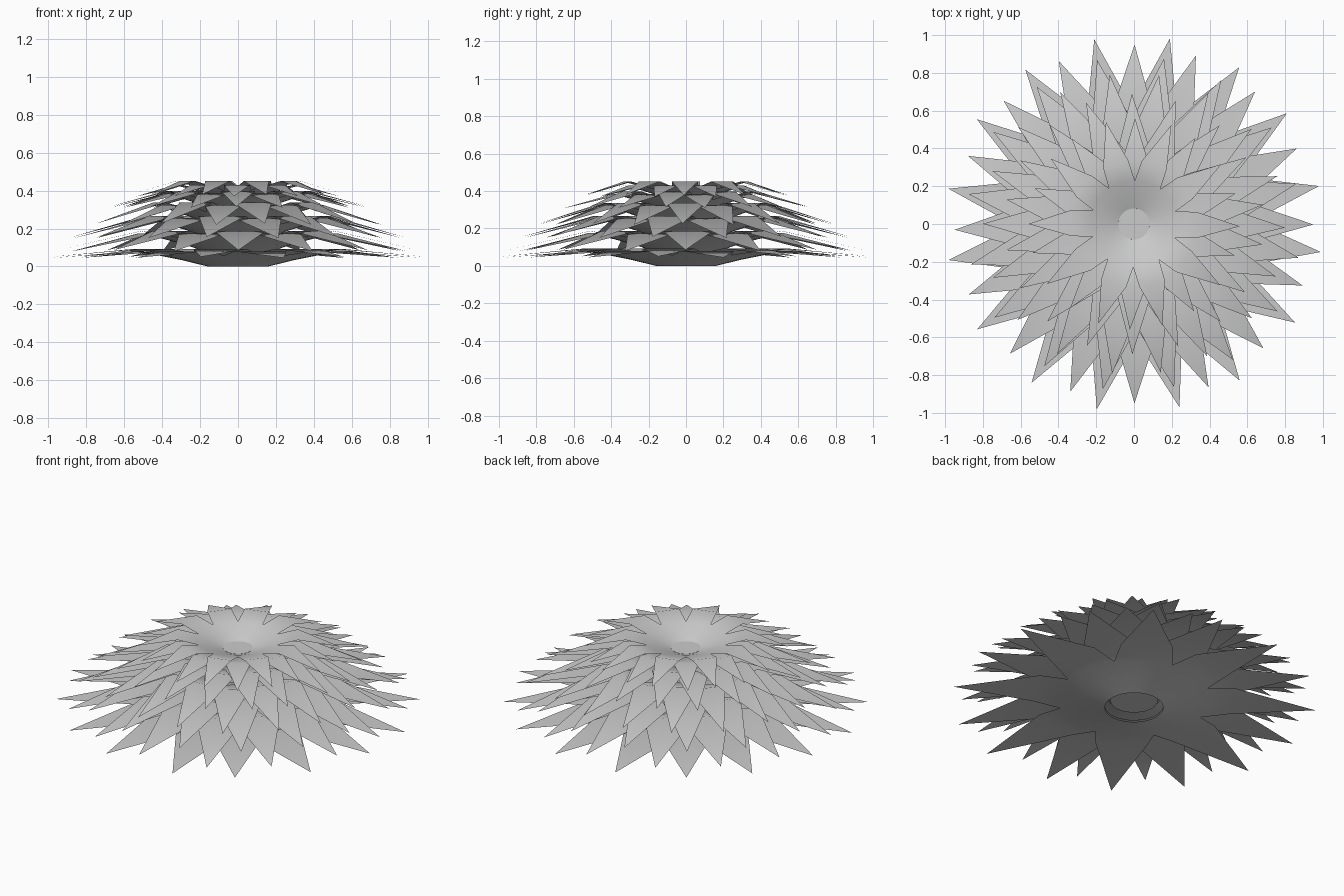
import bpy, bmesh, math, random

if "Cube" in bpy.data.objects:
    bpy.data.objects.remove(bpy.data.objects["Cube"])

random.seed(4)


def finish(name, bm, angle=40):
    bmesh.ops.recalc_face_normals(bm, faces=bm.faces)
    me = bpy.data.meshes.new(name)
    bm.to_mesh(me)
    bm.free()
    ob = bpy.data.objects.new(name, me)
    bpy.context.collection.objects.link(ob)
    bpy.ops.object.select_all(action='DESELECT')
    ob.select_set(True)
    bpy.context.view_layer.objects.active = ob
    bpy.ops.object.shade_smooth_by_angle(angle=math.radians(angle))
    return ob


def petal_ring(name, n, turn, width, r0, z0, rn, rs, zs, rt, zt):
    """Funnel from r0 to the notches rn, blades to the shoulder rs, drooping tips at rt."""
    bm = bmesh.new()
    step = 2 * math.pi / n
    seg = 4 * n
    zn = z0 + (zs - z0) * ((rn - r0) / (rs - r0)) ** 0.85

    def vert(r, a, z):
        return bm.verts.new((r * math.cos(a), r * math.sin(a), z))

    # funnel rings, four points per petal
    rm, zm = (r0 + rn) / 2, z0 + (zn - z0) * 0.55
    rings = [[vert(r, turn + k * step / 4, z) for k in range(seg)]
             for r, z in ((r0, z0), (rm, zm), (rn, zn))]
    for lo, hi in zip(rings, rings[1:]):
        for k in range(seg):
            j = (k + 1) % seg
            bm.faces.new((lo[k], lo[j], hi[j], hi[k]))
    # petal blades: wide shoulder, pointed tip
    top = rings[-1]
    for p in range(n):
        a = turn + (p + 0.5) * step
        base = [top[(4 * p + k) % seg] for k in range(5)]
        w = step * width
        row = [vert(rs / math.cos(w * f), a + w * f, zs) for f in (-1, -.5, 0, .5, 1)]
        tip = vert(rt, a + random.uniform(-.03, .03), zt)
        for k in range(4):
            bm.faces.new((base[k], base[k + 1], row[k + 1], row[k]))
            bm.faces.new((row[k], row[k + 1], tip))
    return finish(name, bm)


# Layers from bottom to top: petals, base r z, notch r, shoulder r z, tip r z
layers = [
    (8, .16, .00, .42, .54, .08, 1.00, .045),
    (8, .15, .07, .38, .51, .175, .95, .08),
    (8, .14, .14, .36, .48, .255, .89, .15),
    (9, .13, .21, .33, .44, .325, .80, .22),
    (9, .11, .29, .28, .38, .385, .69, .31),
    (10, .08, .37, .23, .33, .45, .56, .38),
]
# Each layer is two rings, the upper one half a petal further round
for i, (n, r0, z0, rn, rs, zs, rt, zt) in enumerate(layers):
    turn = math.radians(-10 + (i % 2) * 90 / n)
    last = i == len(layers) - 1
    for half in (0, 1):
        dz = -.02 * (1 - half) if last else .012 * half
        petal_ring(f"petal_ring_{2 * i + half + 1}", n, turn + half * math.pi / n, .33,
                   r0, z0 + dz, rn, rs, zs + dz, rt, zt + dz * .5)

# Central core holding the rings, closed by the visible top disc
bm = bmesh.new()
bmesh.ops.create_cone(bm, cap_ends=True, segments=32, radius1=.13, radius2=.082, depth=.33)
bmesh.ops.translate(bm, verts=bm.verts, vec=(0, 0, .207))
finish("core", bm)
